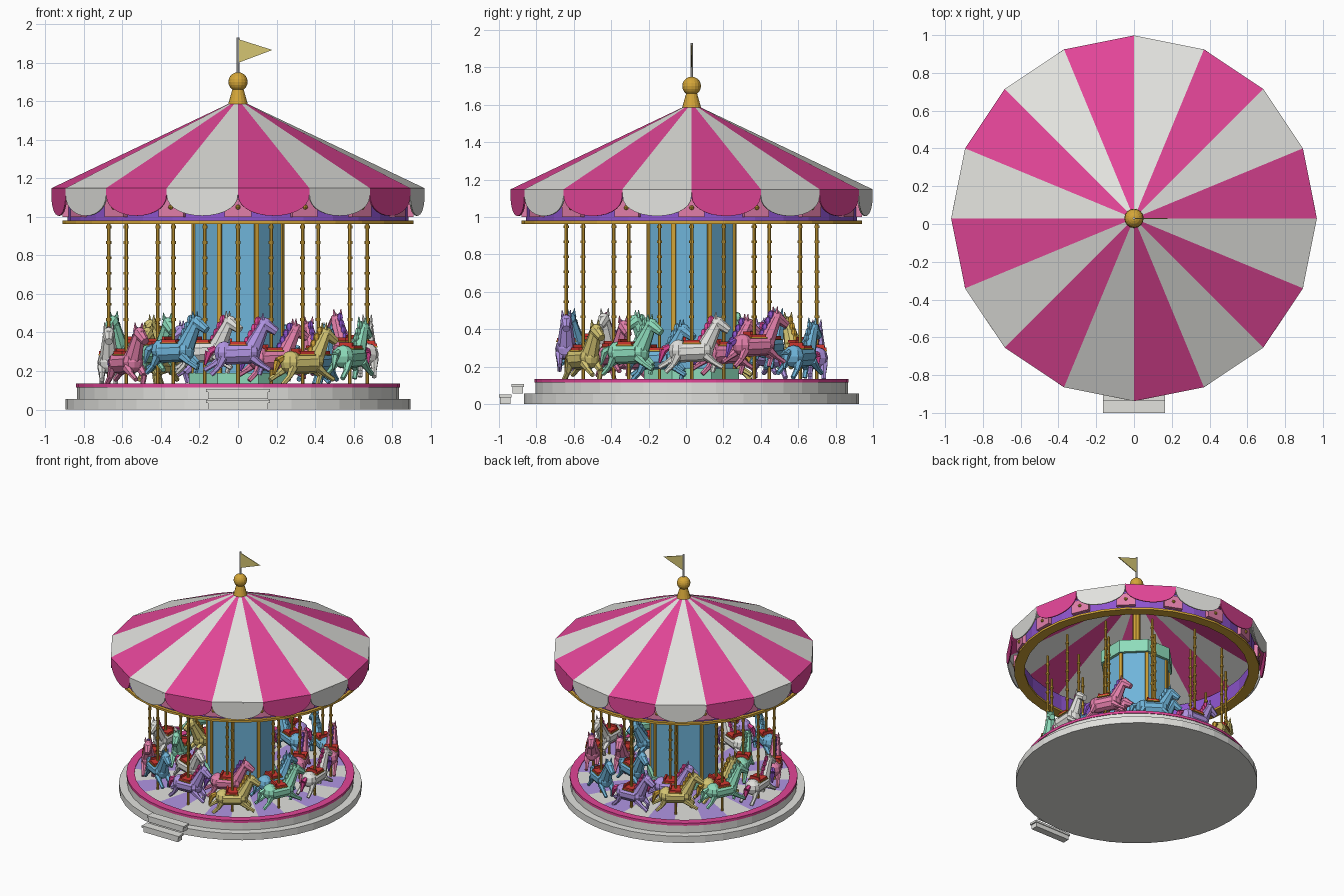
import bpy, bmesh, math
from mathutils import Matrix, Vector

if "Cube" in bpy.data.objects:
    bpy.data.objects.remove(bpy.data.objects["Cube"])

CENTRE = Vector((0, 0.03, 0))
TAU = math.tau


def material(name, rgb):
    m = bpy.data.materials.new(name)
    m.use_nodes = True
    m.diffuse_color = (*rgb, 1)
    m.node_tree.nodes["Principled BSDF"].inputs["Base Color"].default_value = (*rgb, 1)
    return m


white = material("white", (0.76, 0.76, 0.73))
magenta = material("magenta", (0.76, 0.06, 0.31))
purple = material("purple", (0.27, 0.09, 0.62))
gold = material("gold", (0.66, 0.38, 0.04))
blue = material("sky blue", (0.16, 0.46, 0.70))
mint = material("mint", (0.27, 0.72, 0.50))
rose = material("rose", (0.76, 0.21, 0.40))
lavender = material("lavender", (0.44, 0.30, 0.77))
yellow = material("straw yellow", (0.66, 0.56, 0.17))
red = material("red", (0.66, 0.04, 0.03))


# Helpers
def finish(name, bm, mats, loc=CENTRE, turn=0.0, thickness=0.0):
    bmesh.ops.recalc_face_normals(bm, faces=bm.faces)
    me = bpy.data.meshes.new(name)
    bm.to_mesh(me)
    bm.free()
    for m in mats:
        me.materials.append(m)
    ob = bpy.data.objects.new(name, me)
    ob.location = loc
    ob.rotation_euler.z = turn
    bpy.context.collection.objects.link(ob)
    if thickness:
        mod = ob.modifiers.new("thickness", "SOLIDIFY")
        mod.thickness = thickness
        mod.offset = 0
    return ob


def paint(result, mat):
    for v in result["verts"]:
        for f in v.link_faces:
            f.material_index = mat


def limb(bm, a, b, r1, r2, mat=0, sides=8):
    a, b = Vector(a), Vector(b)
    m = Matrix.Translation((a + b) / 2) @ (b - a).to_track_quat("Z", "Y").to_matrix().to_4x4()
    paint(bmesh.ops.create_cone(bm, cap_ends=True, segments=sides, radius1=r1, radius2=r2,
                                depth=(b - a).length, matrix=m), mat)


def ball(bm, loc, scale, mat=0, u=10, v=6):
    m = Matrix.Translation(loc) @ Matrix.Diagonal((*scale, 1))
    paint(bmesh.ops.create_uvsphere(bm, u_segments=u, v_segments=v, radius=1, matrix=m), mat)


def box(bm, loc, size, mat=0, turn=0.0):
    m = Matrix.Rotation(turn, 4, "Z") @ Matrix.Translation(loc) @ Matrix.Diagonal((*size, 1))
    paint(bmesh.ops.create_cube(bm, size=1, matrix=m), mat)


def lathe(name, profile, n, mats, rule=lambda k: 0, phase=0.0):
    """Spin a closed (radius, height) profile into n flat sectors."""
    bm = bmesh.new()
    rings = []
    for k in range(n):
        a = phase + k * TAU / n
        rings.append([bm.verts.new((r * math.cos(a), r * math.sin(a), z)) for r, z in profile])
    for k in range(n):
        p, q = rings[k], rings[(k + 1) % n]
        for i in range(len(profile)):
            j = (i + 1) % len(profile)
            f = bm.faces.new((p[i], q[i], q[j], p[j]))
            f.material_index = rule(k)
    bmesh.ops.remove_doubles(bm, verts=bm.verts, dist=0.0001)
    return finish(name, bm, mats)


def ring(name, r1, r2, z1, z2, n, mats, rule=lambda k: 0, phase=0.0):
    return lathe(name, [(r2, z1), (r2, z2), (r1, z2), (r1, z1)], n, mats, rule, phase)


def disc(name, r, z1, z2, n, mats, phase=0.0):
    bm = bmesh.new()
    limb(bm, (0, 0, z1), (0, 0, z2), r, r, 0, n)
    return finish(name, bm, mats, turn=phase)


def alternate(k):
    return k % 2


# Platform, floor and steps
disc("base_lower", 0.895, 0, 0.055, 40, [white])
disc("base_upper", 0.835, 0.055, 0.118, 40, [white])
ring("floor_trim", 0.78, 0.84, 0.115, 0.135, 40, [magenta])
ring("striped_floor", 0.05, 0.785, 0.117, 0.13, 24, [white, lavender], alternate)
bm = bmesh.new()
for y, z in ((-0.967, 0), (-0.9, 0.055)):
    box(bm, (0, y, z + 0.018), (0.31, 0.056, 0.036))
    box(bm, (0, y, z + 0.043), (0.33, 0.068, 0.016))
finish("entrance_steps", bm, [white], (0, 0, 0))

# Centre column with gold corner strips
eighth = TAU / 8
disc("column", 0.25, 0.13, 1.0, 8, [blue], eighth / 2)
disc("column_foot", 0.275, 0.13, 0.19, 8, [mint], eighth / 2)
disc("column_cap", 0.275, 0.98, 1.08, 8, [mint], eighth / 2)
disc("roof_post", 0.03, 1.08, 1.57, 8, [gold])
bm = bmesh.new()
for k in range(8):
    box(bm, (0.248, 0, 0.585), (0.016, 0.024, 0.8), 0, (k + 0.5) * eighth)
finish("column_corner_strips", bm, [gold])

# Striped roof
lathe("roof", [(0.04, 1.59), (0.968, 1.148), (0.968, 1.132), (0.95, 1.132), (0.04, 1.572)],
      16, [magenta, white], alternate)

# Scalloped valance
bm = bmesh.new()
STEPS = 14
for k in range(16):
    a, b = (Vector((0.964 * math.cos(t), 0.964 * math.sin(t), 0))
            for t in (k * TAU / 16, (k + 1) * TAU / 16))
    pairs = []
    for i in range(STEPS + 1):
        t = (1 - math.cos(math.pi * i / STEPS)) / 2
        drop = 1.115 - 0.11 * math.sin(math.pi * i / STEPS) ** 0.9
        p = a.lerp(b, t)
        pairs.append((bm.verts.new((p.x, p.y, 1.14)), bm.verts.new((p.x, p.y, drop))))
    for (p, q), (s, t) in zip(pairs, pairs[1:]):
        bm.faces.new((p, q, t, s)).material_index = k % 2
finish("scalloped_valance", bm, [magenta, white], thickness=0.008)

# Canopy band, gold rim and rosette panels
ring("canopy_band", 0.865, 0.885, 0.975, 1.13, 32, [purple])
ring("canopy_rim", 0.83, 0.91, 0.963, 0.98, 32, [gold])
bm = bmesh.new()
for k in range(16):
    a = k * TAU / 16
    box(bm, (0.895, 0, 1.05), (0.03, 0.14, 0.1), 0, a)
    ball(bm, (0.912 * math.cos(a), 0.912 * math.sin(a), 1.05), (0.013,) * 3, 1, 8, 4)
finish("rosette_panels", bm, [rose, gold])

# Finial, flagpole and flag
bm = bmesh.new()
limb(bm, (0, 0, 1.57), (0, 0, 1.665), 0.055, 0.028, 0, 16)
ball(bm, (0, 0, 1.7), (0.05,) * 3, 0, 16, 10)
finish("finial", bm, [gold])
disc("flagpole", 0.007, 1.74, 1.93, 8, [white])
bm = bmesh.new()
bm.faces.new([bm.verts.new(p) for p in ((0.005, 0, 1.92), (0.005, 0, 1.8), (0.178, 0, 1.865))])
finish("flag", bm, [yellow], thickness=0.006)

# Legs: hip, knee and hoof as (forward, up); each pair gives its two sides
LEGS = [((0.075, -0.02), (0.125, -0.06), (0.11, -0.11), 1),
        ((0.07, -0.02), (0.115, -0.055), (0.165, -0.085), -1),
        ((-0.075, -0.02), (-0.125, -0.055), (-0.175, -0.085), 1),
        ((-0.075, -0.02), (-0.1, -0.07), (-0.14, -0.11), -1)]


def horse(name, radius, angle, height, coat, mane):
    bm = bmesh.new()
    # Body, neck and head
    limb(bm, (-0.065, 0, 0), (0.065, 0, 0.005), 0.058, 0.058, 0, 10)
    ball(bm, (-0.07, 0, 0.005), (0.056, 0.06, 0.06))
    ball(bm, (0.07, 0, 0.008), (0.05, 0.056, 0.06))
    limb(bm, (0.07, 0, 0.02), (0.135, 0, 0.15), 0.05, 0.03)
    ball(bm, (0.14, 0, 0.152), (0.036, 0.031, 0.036))
    limb(bm, (0.138, 0, 0.155), (0.2, 0, 0.112), 0.033, 0.021)
    for side in (1, -1):
        limb(bm, (0.128, side * 0.018, 0.175), (0.13, side * 0.022, 0.212), 0.011, 0.002, 0, 5)
    # Legs
    for hip, knee, hoof, side in LEGS:
        a, b, c = ((p[0], side * 0.036, p[1]) for p in (hip, knee, hoof))
        limb(bm, a, b, 0.025, 0.016, 0, 6)
        limb(bm, b, c, 0.015, 0.013, 0, 6)
    # Mane and tail
    for i in range(4):
        ball(bm, (0.05 + 0.018 * i, 0, 0.065 + 0.034 * i), (0.022, 0.014, 0.026), 1, 6, 4)
    limb(bm, (-0.115, 0, 0.03), (-0.15, 0, 0.01), 0.014, 0.022, 1, 6)
    limb(bm, (-0.15, 0, 0.01), (-0.172, 0, -0.06), 0.022, 0.006, 1, 6)
    # Saddle
    box(bm, (0, 0, 0.055), (0.085, 0.1, 0.016), 2)
    box(bm, (-0.038, 0, 0.068), (0.014, 0.08, 0.02), 2)
    box(bm, (0, 0, 0.045), (0.1, 0.108, 0.007), 3)
    # Pole with beads
    limb(bm, (0, 0, 0.13 - height), (0, 0, 1.02 - height), 0.0095, 0.0095, 3)
    for i in range(7):
        z = 0.46 + 0.08 * i - height
        limb(bm, (0, 0, z), (0, 0, z + 0.014), 0.014, 0.014, 3)
    loc = CENTRE + Vector((radius * math.cos(angle), radius * math.sin(angle), height))
    finish(name, bm, [coat, mane, red, gold], loc, angle + TAU / 4)


# Two rings of horses, all heading counterclockwise
COATS = [(white, magenta), (rose, purple), (blue, blue),
         (lavender, magenta), (yellow, gold), (mint, mint)]
OUTER = [0.28, 0.31, 0.25, 0.24, 0.28, 0.3, 0.24, 0.24, 0.3, 0.29, 0.24, 0.27]
INNER = [0.27, 0.3, 0.25, 0.24, 0.29, 0.3, 0.26, 0.24]
for i, h in enumerate(OUTER):
    horse(f"outer_horse_{i + 1}", 0.67, i * TAU / 12, h, *COATS[i % 6])
for i, h in enumerate(INNER):
    horse(f"inner_horse_{i + 1}", 0.45, (i + 0.5) * eighth, h, *COATS[(i + 1) % 6])
